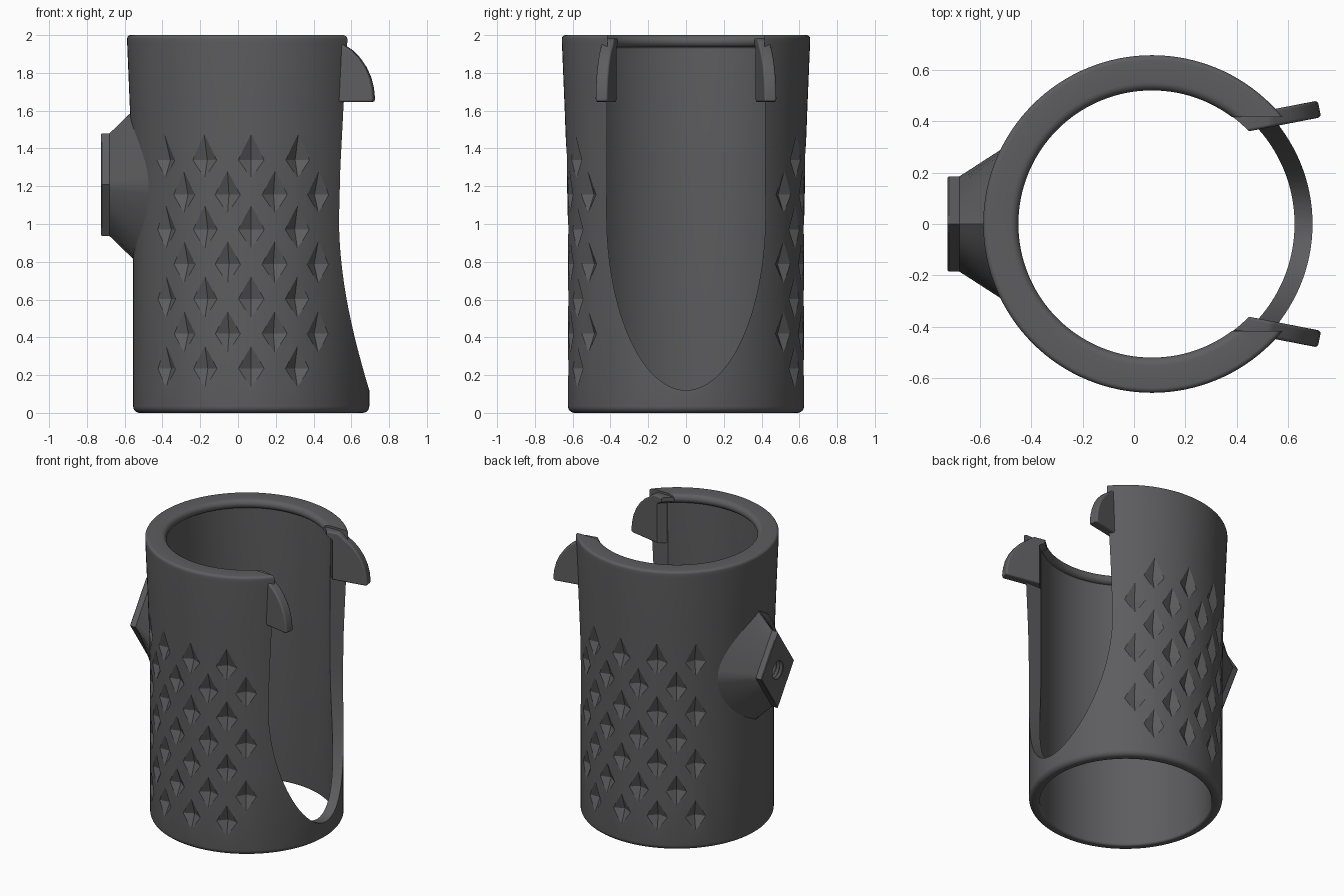
import bpy, bmesh
from math import sin, cos, pi, radians

if "Cube" in bpy.data.objects:
    bpy.data.objects.remove(bpy.data.objects["Cube"])

CX = 0.07          # tube axis x
SEG = 128

# Dark grey plastic
MAT = bpy.data.materials.new("dark_plastic")
MAT.diffuse_color = (0.11, 0.11, 0.115, 1)
MAT.use_nodes = True
MAT.node_tree.nodes["Principled BSDF"].inputs["Base Color"].default_value = MAT.diffuse_color


def make(name, bm):
    bmesh.ops.recalc_face_normals(bm, faces=bm.faces)
    me = bpy.data.meshes.new(name)
    bm.to_mesh(me)
    bm.free()
    me.materials.append(MAT)
    ob = bpy.data.objects.new(name, me)
    bpy.context.collection.objects.link(ob)
    return ob


def loft(name, rings, closed=False):
    """Bridge rings of equal point count; cap the ends unless closed."""
    bm = bmesh.new()
    vs = [[bm.verts.new(p) for p in r] for r in rings]
    n, m = len(vs[0]), len(vs)
    for i in range(m if closed else m - 1):
        a, b = vs[i], vs[(i + 1) % m]
        for j in range(n):
            k = (j + 1) % n
            bm.faces.new((a[j], a[k], b[k], b[j]))
    if not closed:
        bm.faces.new(vs[0])
        bm.faces.new(vs[-1])
    return make(name, bm)


def circle_z(r, z, n=SEG):
    return [(CX + r * cos(2 * pi * i / n), r * sin(2 * pi * i / n), z) for i in range(n)]


def arc(r, z, rad, a0, a1, n=6):
    return [(r + rad * cos(radians(a0 + (a1 - a0) * i / n)),
             z + rad * sin(radians(a0 + (a1 - a0) * i / n))) for i in range(n + 1)]


def activate(ob):
    bpy.ops.object.select_all(action='DESELECT')
    ob.select_set(True)
    bpy.context.view_layer.objects.active = ob


def cut(ob, cutter):
    mod = ob.modifiers.new("cut", 'BOOLEAN')
    mod.operation, mod.solver, mod.object = 'DIFFERENCE', 'EXACT', cutter
    cutter.hide_render = True
    activate(ob)
    bpy.ops.object.modifier_apply(modifier=mod.name)


def smooth(ob, deg, weighted=False):
    activate(ob)
    bpy.ops.object.shade_smooth_by_angle(angle=radians(deg))
    if weighted:
        mod = ob.modifiers.new("weighted", 'WEIGHTED_NORMAL')
        mod.keep_sharp = True
        bpy.ops.object.modifier_apply(modifier=mod.name)


# Tube: turned profile with rounded foot, flared top and bull-nose inner lip
profile = (arc(0.59, 0.035, 0.035, -90, 0)
           + [(0.625, 0.6), (0.626, 1.0), (0.631, 1.3), (0.642, 1.6), (0.657, 1.96)]
           + arc(0.638, 1.981, 0.019, 0, 90)
           + arc(0.552, 1.968, 0.032, 90, 270, 12)
           + [(0.555, 1.93)] + arc(0.57, 0.015, 0.015, 180, 270))
tube = loft("tube_body", [circle_z(r, z) for r, z in profile], closed=True)

# Side opening: straight slot ending in a half ellipse
N = 48
slot = [(0.415, 2.2)] + [(0.42 * cos(pi * i / N), 1.05 - 0.93 * sin(pi * i / N))
                         for i in range(N + 1)] + [(-0.415, 2.2)]
slot_cutter = loft("slot_cutter", [[(x, y, z) for y, z in slot] for x in (0.12, 1.0)])
cut(tube, slot_cutter)

# Grip dents: staggered diamond pits on front and back, following the flare
bm = bmesh.new()
for side in (-1, 1):
    for row in range(7):
        z = 0.245 + row * 0.184
        flare = max(0, z - 1.0) * 0.02
        for col in range(4):
            a = radians((-46 if row % 2 == 0 else -34.5) + 23 * col)

            def pt(r, t, dz):
                r += flare
                return bm.verts.new((CX + r * sin(a) + t * cos(a),
                                     side * (r * cos(a) - t * sin(a)), z + dz))
            apex = pt(0.588, 0, -0.01)
            base = [pt(0.64, t, dz) for t, dz in
                    ((0.105, -0.01), (0, 0.157), (-0.105, -0.01), (0, -0.148))]
            bm.faces.new(base)
            for i in range(4):
                bm.faces.new((base[i], base[(i + 1) % 4], apex))
dent_cutter = make("dent_cutter", bm)
cut(tube, dent_cutter)
smooth(tube, 20)

# Cavity shape, trims the parts that would poke inside the tube
cavity = loft("cavity_cutter", [circle_z(r, z) for r, z in
              ((0.558, -0.1), (0.558, 1.93), (0.522, 1.955), (0.522, 2.2))])

# Mounting boss: diamond pad flaring into an ellipse on the tube wall
ZB = 1.208


def boss_ring(x, hy, hz, diamond, n=64):
    pts = []
    for i in range(n):
        c, s = cos(2 * pi * i / n), sin(2 * pi * i / n)
        k = 1 / (abs(c) + abs(s)) if diamond else 1
        pts.append((x, hy * c * k, ZB + hz * s * k))
    return pts


boss = loft("mount_boss", [boss_ring(-0.725, 0.18, 0.266, True),
                           boss_ring(-0.72, 0.185, 0.272, True),
                           boss_ring(-0.68, 0.185, 0.272, True),
                           boss_ring(-0.46, 0.327, 0.485, False)])
cut(boss, cavity)

# Threaded blind hole in the boss
thread = [(-0.76 + 0.0125 * i, 0.075 if i % 2 == 0 else 0.06) for i in range(17)]
hole_cutter = loft("hole_cutter", [boss_ring(x, r, r, False, 32) for x, r in thread])
cut(boss, hole_cutter)
smooth(boss, 25)

# Hooks: thin curved plates at the top of the opening
hook = [(0.34, 1.645), (0.705, 1.645), (0.716, 1.65), (0.72, 1.662), (0.714, 1.72),
        (0.70, 1.775), (0.675, 1.83), (0.64, 1.88), (0.60, 1.92), (0.565, 1.943),
        (0.54, 1.965), (0.51, 1.985), (0.34, 1.985)]
ca, sa = cos(radians(11)), sin(radians(11))
for side, name in ((-1, "hook_front"), (1, "hook_back")):
    rings = [[(0.604 + (u - 0.6) * ca - v * sa, side * (0.425 + (u - 0.6) * sa + v * ca), z)
              for u, z in hook] for v in (-0.033, 0.033)]
    ob = loft(name, rings)
    bev = ob.modifiers.new("bevel", 'BEVEL')
    bev.width, bev.segments, bev.limit_method, bev.angle_limit = 0.012, 3, 'ANGLE', radians(50)
    activate(ob)
    bpy.ops.object.modifier_apply(modifier=bev.name)
    cut(ob, cavity)
    smooth(ob, 35, weighted=True)

# Remove the cutters
for c in (slot_cutter, dent_cutter, cavity, hole_cutter):
    bpy.data.objects.remove(c, do_unlink=True)
